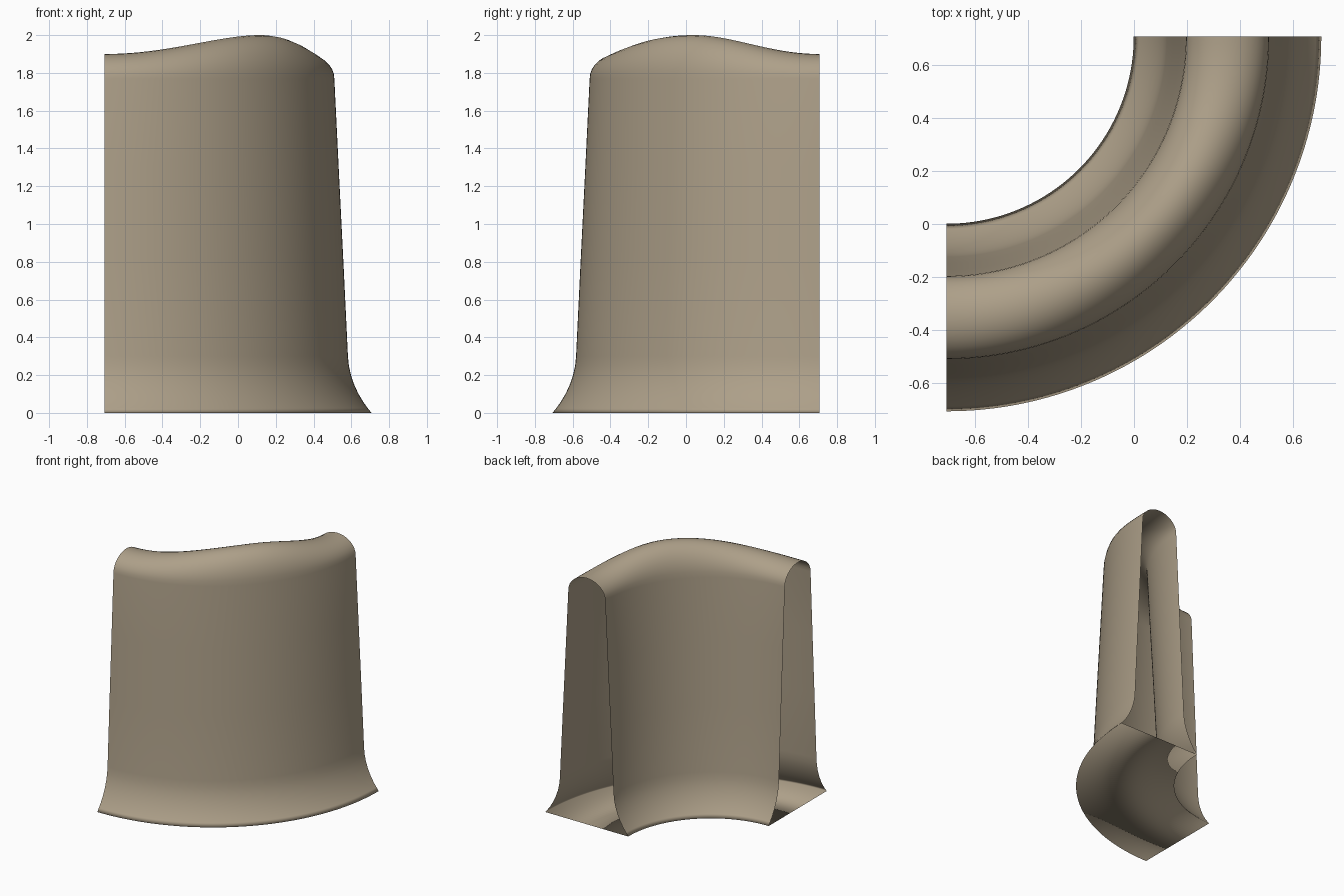
import bpy, bmesh, math

if "Cube" in bpy.data.objects:
    bpy.data.objects.remove(bpy.data.objects["Cube"])

CX, CY, R_MID = -0.707, 0.707, 1.06   # arc centre and mid radius
SEG, CAP = 64, 16
SHOULDER = 1.77
PEAK = math.radians(39)               # angle of the highest point of the ridge

# half profile: (half width, height) from foot to shoulder
HALF = [(0.354, 0.0), (0.334, 0.025), (0.312, 0.055), (0.285, 0.1), (0.262, 0.15),
        (0.245, 0.2), (0.234, 0.25), (0.229, 0.3), (0.205, 0.8), (0.180, 1.3),
        (0.157, SHOULDER)]


def ridge_height(a):
    """Crest height: 1.9 at both ends, eased up to 2.0 at the peak."""
    t = (a - PEAK) / (math.pi / 2 - PEAK) if a > PEAK else (PEAK - a) / PEAK
    return 1.9 + 0.1 * (0.5 + 0.5 * math.cos(math.pi * t))


def section(a):
    """Closed cross-section: outer side, rounded crest, inner side."""
    rise = ridge_height(a) - SHOULDER
    w = HALF[-1][0]
    crest = [(w * math.cos(math.pi * i / CAP), SHOULDER + rise * math.sin(math.pi * i / CAP))
             for i in range(1, CAP)]
    return HALF + crest + [(-x, z) for x, z in reversed(HALF)]


# sweep the section through a quarter turn, floor included, ends left open
bm = bmesh.new()
rings = []
for s in range(SEG + 1):
    a = math.pi / 2 * s / SEG
    rings.append([bm.verts.new((CX + (R_MID + d) * math.cos(a),
                                CY - (R_MID + d) * math.sin(a), z))
                  for d, z in section(a)])
for r0, r1 in zip(rings, rings[1:]):
    n = len(r0)
    for i in range(n):
        j = (i + 1) % n
        bm.faces.new((r0[i], r0[j], r1[j], r1[i]))
bmesh.ops.recalc_face_normals(bm, faces=bm.faces)
# make sure the outer wall faces outward
bm.faces.ensure_lookup_table()
f = bm.faces[8]
c = f.calc_center_median()
if f.normal.x * (c.x - CX) + f.normal.y * (c.y - CY) < 0:
    bmesh.ops.reverse_faces(bm, faces=bm.faces)
for f in bm.faces:
    f.smooth = True

mesh = bpy.data.meshes.new("curved_wall")
bm.to_mesh(mesh)
bm.free()
wall = bpy.data.objects.new("curved_wall", mesh)
bpy.context.collection.objects.link(wall)

# sandy stone colour
mat = bpy.data.materials.new("sandstone")
mat.diffuse_color = (0.42, 0.35, 0.25, 1)
mat.use_nodes = True
mat.node_tree.nodes["Principled BSDF"].inputs["Base Color"].default_value = mat.diffuse_color
mesh.materials.append(mat)
